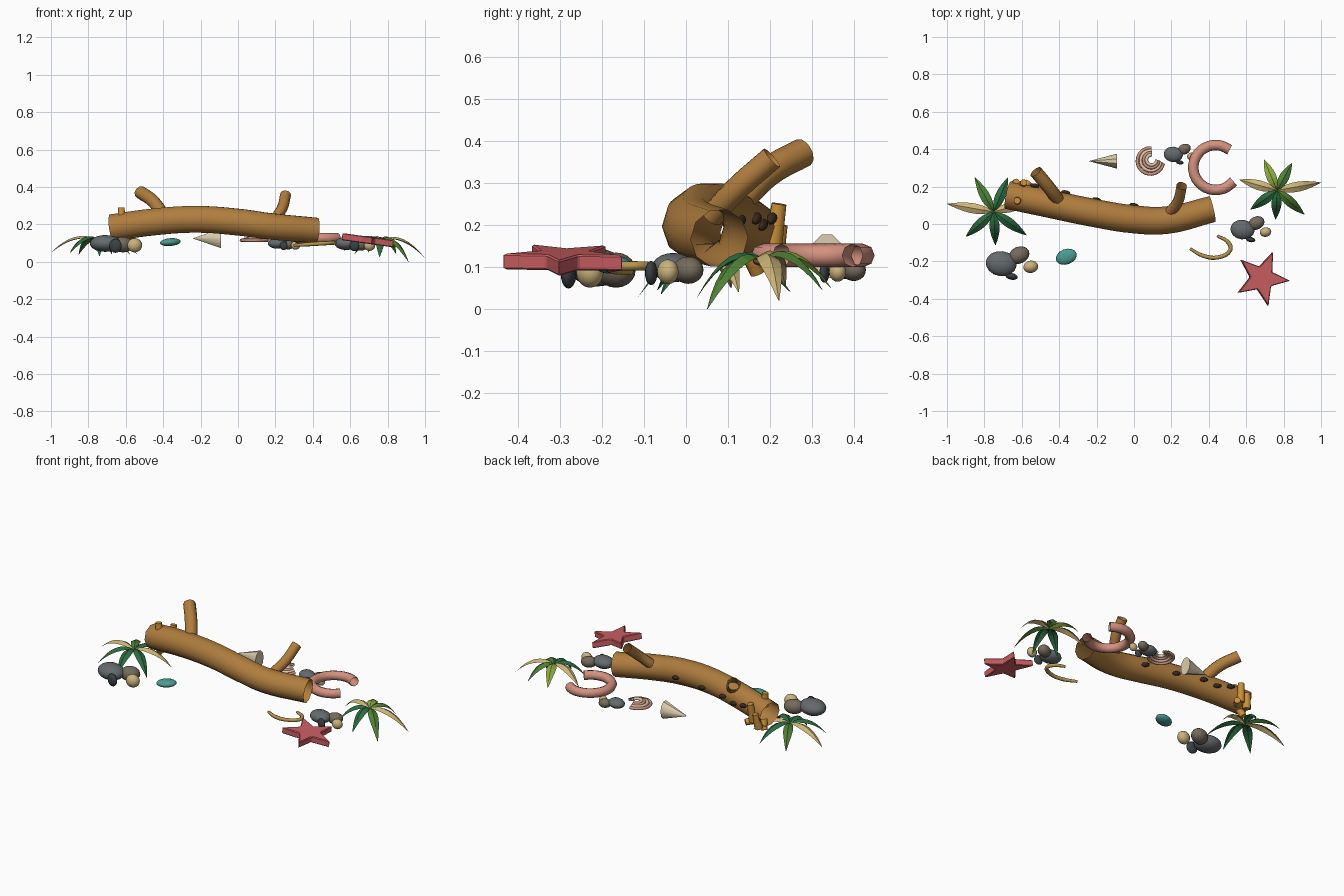
import bpy, bmesh, math
from mathutils import Vector, Matrix

if "Cube" in bpy.data.objects:
    bpy.data.objects.remove(bpy.data.objects["Cube"])


def material(name, hexcol):
    rgb = [int(hexcol[i:i + 2], 16) / 255 for i in (0, 2, 4)]
    m = bpy.data.materials.new(name)
    m.diffuse_color = [((c + 0.055) / 1.055) ** 2.4 if c > 0.04 else c / 12.92 for c in rgb] + [1]
    m.use_nodes = True
    m.node_tree.nodes["Principled BSDF"].inputs["Base Color"].default_value = m.diffuse_color
    return m


BARK = material("bark", "B07D3E")
ROOT = material("root", "CC9038")
DARK = material("dark_hole", "3A2A1C")
TWIG = material("twig_wood", "B8954E")
GREY = material("grey_stone", "646A6C")
BROWN = material("brown_stone", "756B5C")
TAN = material("tan_stone", "C9B27C")
SLATE = material("slate_stone", "3A4044")
TEAL = material("teal_glass", "4A9C92")
PINK = material("pink_shell", "D4917F")
CREAM = material("cream_shell", "DCCDAE")
RED = material("star_red", "CC5F62")
GREEN = material("dark_leaf", "2C6B40")
OLIVE = material("mid_leaf", "4F7F35")
LIME = material("bright_leaf", "8DB03F")
DRY = material("dry_leaf", "CDB577")


def finish(ob, mat, smooth=True):
    ob.data.materials.clear()
    ob.data.materials.append(mat)
    for p in ob.data.polygons:
        p.use_smooth = smooth
    return ob


def mesh_object(name, bm, mat, smooth=True):
    me = bpy.data.meshes.new(name)
    bm.to_mesh(me)
    bm.free()
    ob = bpy.data.objects.new(name, me)
    bpy.context.collection.objects.link(ob)
    return finish(ob, mat, smooth)


# open-ended round tube along a smooth path
def tube(name, pts, radius, mat, taper=None, res=3, steps=5):
    cu = bpy.data.curves.new(name, 'CURVE')
    cu.dimensions = '3D'
    cu.bevel_depth = radius
    cu.bevel_resolution = res
    cu.resolution_u = steps
    sp = cu.splines.new('BEZIER')
    sp.bezier_points.add(len(pts) - 1)
    for i, (bp, p) in enumerate(zip(sp.bezier_points, pts)):
        bp.co = p
        bp.handle_left_type = bp.handle_right_type = 'AUTO'
        bp.radius = taper[i] if taper else 1
    ob = bpy.data.objects.new(name, cu)
    bpy.context.collection.objects.link(ob)
    bpy.ops.object.select_all(action='DESELECT')
    ob.select_set(True)
    bpy.context.view_layer.objects.active = ob
    bpy.ops.object.convert(target='MESH')
    return finish(bpy.context.view_layer.objects.active, mat)


def ellipsoid(name, loc, size, mat, turn=0, tilt=0):
    bm = bmesh.new()
    bmesh.ops.create_uvsphere(bm, u_segments=16, v_segments=10, radius=1)
    m = (Matrix.Translation(loc) @ Matrix.Rotation(math.radians(turn), 4, 'Z')
         @ Matrix.Rotation(math.radians(tilt), 4, 'Y') @ Matrix.Diagonal((*size, 1)))
    bm.transform(m)
    return mesh_object(name, bm, mat)


def cone(name, a, b, r1, r2, mat, sides=10, squash=1):
    a, b = Vector(a), Vector(b)
    bm = bmesh.new()
    bmesh.ops.create_cone(bm, cap_ends=True, segments=sides, radius1=r1, radius2=r2, depth=(b - a).length)
    bm.transform(Matrix.Diagonal((1, squash, 1, 1)))
    bm.transform(Matrix.Translation((a + b) / 2) @ (b - a).to_track_quat('Z', 'X').to_matrix().to_4x4())
    ob = mesh_object(name, bm, mat)
    bpy.ops.object.select_all(action='DESELECT')
    ob.select_set(True)
    bpy.context.view_layer.objects.active = ob
    bpy.ops.object.shade_smooth_by_angle(angle=math.radians(40))
    return ob


def arc(c, r, a0, a1, n=12):
    angles = [math.radians(a0 + (a1 - a0) * i / n) for i in range(n + 1)]
    return [(c[0] + r * math.cos(a), c[1] + r * math.sin(a), c[2]) for a in angles]


# hollow log and its branches
tube("log", [(-0.675, 0.155, 0.182), (-0.46, 0.11, 0.212), (-0.22, 0.06, 0.227), (0.0, 0.025, 0.212),
             (0.17, 0.02, 0.19), (0.42, 0.08, 0.168)], 0.075, BARK, [1.0, 1.0, 1.0, 1.0, 0.98, 0.94])
tube("left_branch", [(-0.40, 0.12, 0.25), (-0.455, 0.195, 0.325), (-0.525, 0.28, 0.373)], 0.035, BARK)
tube("right_branch", [(0.19, 0.06, 0.22), (0.235, 0.12, 0.285), (0.255, 0.205, 0.36)], 0.029, BARK)

# root stubs round the left end
stubs = [((-0.62, 0.125, 0.21), (-0.625, 0.125, 0.29)), ((-0.60, 0.205, 0.14), (-0.59, 0.222, 0.25)),
         ((-0.64, 0.21, 0.11), (-0.63, 0.225, 0.20)), ((-0.60, 0.18, 0.14), (-0.56, 0.225, 0.13)),
         ((-0.63, 0.15, 0.14), (-0.65, 0.17, 0.085))]
for a, b in stubs:
    cone("root_stub", a, b, 0.024, 0.018, ROOT)

# dark bark holes along the back
for x, y, z in ((-0.53, 0.205, 0.215), (-0.45, 0.183, 0.20), (-0.365, 0.168, 0.215),
                (-0.20, 0.13, 0.21), (0.0, 0.1, 0.205)):
    ellipsoid("bark_hole", (x, y, z), (0.026, 0.012, 0.013), DARK, -12, 15)


# pebble groups
def pebbles(x, y, s):
    ellipsoid("grey_pebble", (x, y, 0.098), (0.083 * s, 0.067 * s, 0.045 * s), GREY, -8)
    ellipsoid("brown_pebble", (x + 0.095 * s, y + 0.045 * s, 0.092), (0.058 * s, 0.045 * s, 0.042 * s), BROWN, 25)
    ellipsoid("tan_pebble", (x + 0.158 * s, y - 0.017 * s, 0.088), (0.04 * s, 0.033 * s, 0.038 * s), TAN, 10)
    ellipsoid("slate_pebble", (x + 0.055 * s, y - 0.068 * s, 0.085), (0.034 * s, 0.018 * s, 0.037 * s), SLATE, -12)


pebbles(-0.71, -0.212, 1)
pebbles(0.58, -0.03, 0.78)
pebbles(0.21, 0.372, 0.62)
ellipsoid("sea_glass", (-0.362, -0.175, 0.105), (0.058, 0.041, 0.021), TEAL, 20, -5)

# starfish: bevelled five-point plate
bm = bmesh.new()
ring = []
for i in range(10):
    r = 0.152 if i % 2 == 0 else 0.064
    a = math.radians(67 + 36 * i)
    ring.append(bm.verts.new((r * math.cos(a), r * math.sin(a), -0.019)))
face = bm.faces.new(ring)
top = bmesh.ops.extrude_face_region(bm, geom=[face])
bmesh.ops.translate(bm, verts=[v for v in top["geom"] if isinstance(v, bmesh.types.BMVert)], vec=(0, 0, 0.038))
bmesh.ops.recalc_face_normals(bm, faces=bm.faces)
bmesh.ops.bevel(bm, geom=bm.edges[:], offset=0.004, segments=1, affect='EDGES')
bm.transform(Matrix.Translation((0.683, -0.29, 0.117)) @ Matrix.Rotation(math.radians(8), 4, 'Y'))
mesh_object("starfish", bm, RED, False)

# shells: cone, nested coil and open ring
cone("cone_shell", (-0.09, 0.336, 0.125), (-0.24, 0.336, 0.125), 0.055, 0.001, CREAM, 10, 0.73)
for i, (r, mat) in enumerate(((0.07, PINK), (0.054, CREAM), (0.04, PINK), (0.027, CREAM))):
    tube("coil_shell", arc((0.088 + 0.002 * i, 0.337 + 0.002 * i, 0.115 + 0.006 * i), r, 85, 350 + 4 * i),
         0.009, mat, None, 2, 2)
tube("ring_shell", arc((0.437, 0.302, 0.127), 0.12, 52, 322), 0.028, PINK, None, 2, 2)

# curled driftwood twig
tube("twig", [(0.30, -0.132, 0.088), (0.37, -0.17, 0.093), (0.45, -0.178, 0.098), (0.515, -0.138, 0.102),
              (0.505, -0.10, 0.102), (0.445, -0.063, 0.10)], 0.011, TWIG, [0.7, 1, 1, 1, 1, 0.7], 2, 4)


# drooping folded leaf made of crosswise strips
def leaf(name, centre, angle, length, width, tip_z, mat):
    bm = bmesh.new()
    rows, n = [], 8
    for i in range(n + 1):
        t = i / n
        w = width * (0.08 + 0.92 * math.sin(math.pi * t ** 0.85)) if i < n else 0.001
        z = centre[2] + 0.16 * t * (1 - t) + (tip_z - centre[2]) * t ** 1.5
        rows.append([bm.verts.new((length * t, s * w, z - 0.5 * w * abs(s))) for s in (-1, 0, 1)])
    for p, q in zip(rows, rows[1:]):
        for k in (0, 1):
            bm.faces.new((p[k], q[k], q[k + 1], p[k + 1]))
    bm.transform(Matrix.Translation((centre[0], centre[1], 0)) @ Matrix.Rotation(math.radians(angle), 4, 'Z'))
    mesh_object(name, bm, mat, False)


def plant(name, centre, start, leaves):
    for i, (length, tip, mat) in enumerate(leaves):
        leaf(name, centre, start + i * 360 / 7, length, 0.027, tip, mat)


plant("left_plant", (-0.75, 0.065, 0.115), 16,
      [(0.22, 0.04, DRY), (0.20, 0.04, GREEN), (0.21, 0.04, OLIVE), (0.252, 0.05, DRY),
       (0.20, 0.045, GREEN), (0.178, 0.03, GREEN), (0.215, 0.035, GREEN)])
plant("right_plant", (0.765, 0.18, 0.115), 10,
      [(0.238, 0.02, DRY), (0.165, 0.045, OLIVE), (0.18, 0.05, LIME), (0.21, 0.055, DRY),
       (0.175, 0.04, GREEN), (0.155, 0.025, GREEN), (0.195, 0.0, OLIVE)])
